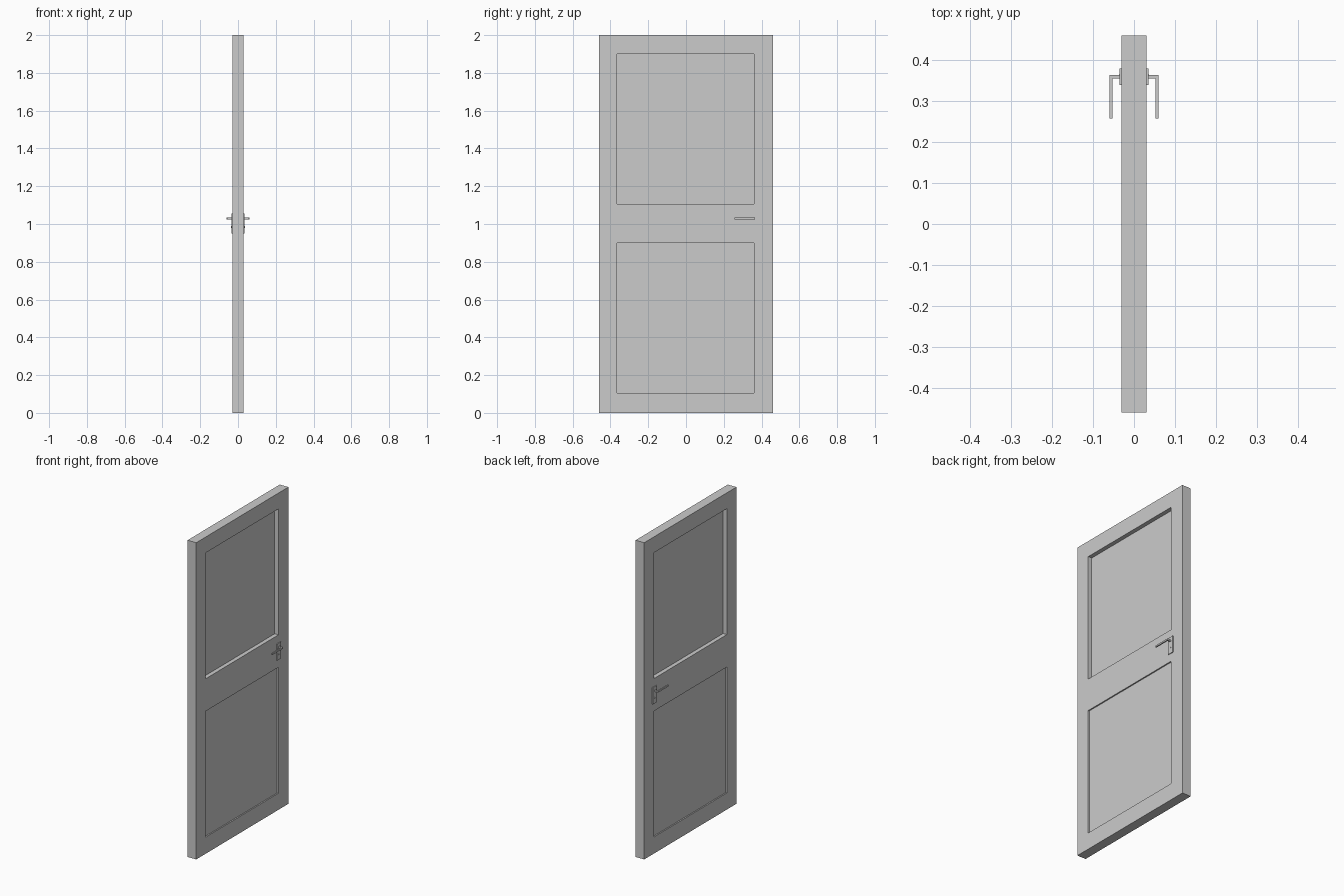
import bpy, bmesh
from mathutils import Vector, Matrix

cube = bpy.data.objects.get("Cube")
if cube:
    bpy.data.objects.remove(cube, do_unlink=True)

GREY = (0.6, 0.6, 0.6, 1)
grey = bpy.data.materials.new("light grey")
grey.use_nodes = True
grey.diffuse_color = GREY
grey.node_tree.nodes["Principled BSDF"].inputs["Base Color"].default_value = GREY


def finish(name, bm):
    mesh = bpy.data.meshes.new(name)
    bmesh.ops.recalc_face_normals(bm, faces=bm.faces)
    bm.to_mesh(mesh)
    bm.free()
    mesh.materials.append(grey)
    obj = bpy.data.objects.new(name, mesh)
    bpy.context.collection.objects.link(obj)
    return obj


def add_box(bm, low, high):
    low, high = Vector(low), Vector(high)
    size = Matrix.Diagonal((*(high - low), 1))
    bmesh.ops.create_cube(bm, size=1, matrix=Matrix.Translation((low + high) / 2) @ size)


# Door slab: a grid on each side, with the panel cells sunk
THICK, WIDE = 0.03, 0.46
ys = (-WIDE, -0.365, 0.36, WIDE)
zs = (0, 0.105, 0.9, 1.105, 1.9, 2)
bm = bmesh.new()
add_box(bm, (-THICK, -WIDE, 0), (THICK, WIDE, 2))
for axis, cuts in (((0, 1, 0), ys[1:-1]), ((0, 0, 1), zs[1:-1])):
    for c in cuts:
        bmesh.ops.bisect_plane(bm, geom=bm.verts[:] + bm.edges[:] + bm.faces[:],
                               plane_co=Vector(axis) * c, plane_no=axis)
panels = []
for f in bm.faces:
    c = f.calc_center_median()
    if abs(f.normal.x) > 0.9 and ys[1] < c.y < ys[2]:
        if zs[1] < c.z < zs[2]:
            panels.append((f, 0.008))
        elif zs[3] < c.z < zs[4]:
            panels.append((f, 0.026))
for f, depth in panels:
    inward = -f.normal.copy() * depth
    sunk = bmesh.ops.extrude_discrete_faces(bm, faces=[f])["faces"][0]
    bmesh.ops.translate(bm, verts=sunk.verts[:], vec=inward)
finish("door_slab", bm)

# Handle on each side: plate, spindle, lever and lock barrel
for side, s in (("left", 1), ("right", -1)):
    bm = bmesh.new()
    add_box(bm, (s * THICK, 0.34, 0.95), (s * 0.035, 0.38, 1.055))
    finish(side + "_handle_plate", bm)

    bm = bmesh.new()
    add_box(bm, (s * 0.034, 0.356, 1.025), (s * 0.06, 0.364, 1.035))
    add_box(bm, (s * 0.052, 0.258, 1.025), (s * 0.06, 0.356, 1.035))
    finish(side + "_handle_lever", bm)

    bm = bmesh.new()
    bmesh.ops.create_cone(bm, cap_ends=True, segments=12, radius1=0.005, radius2=0.005,
                          depth=0.004,
                          matrix=Matrix.Translation((s * 0.035, 0.36, 0.985))
                          @ Matrix.Rotation(1.5708, 4, "Y"))
    finish(side + "_lock_barrel", bm)
